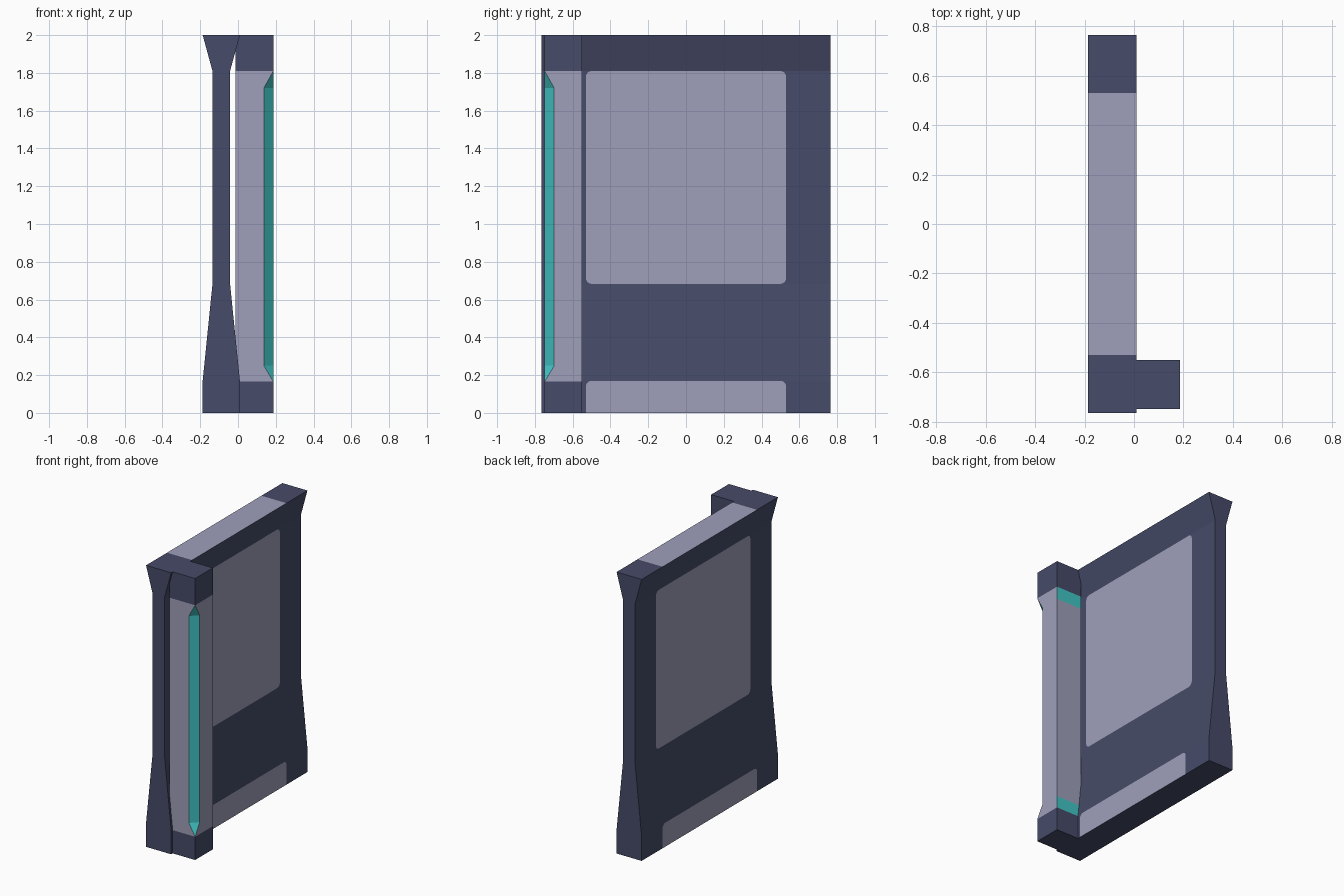
import bpy, bmesh, math
from mathutils import Vector

if "Cube" in bpy.data.objects:
    bpy.data.objects.remove(bpy.data.objects["Cube"])


def material(name, rgb):
    m = bpy.data.materials.new(name)
    m.diffuse_color = (*rgb, 1)
    m.use_nodes = True
    m.node_tree.nodes["Principled BSDF"].inputs["Base Color"].default_value = m.diffuse_color
    return m


MATS = [material("dark_slate", (0.061, 0.070, 0.138)),
        material("pale_lilac", (0.345, 0.347, 0.495)),
        material("teal", (0.054, 0.560, 0.560))]
DARK, LIGHT, TEAL = 0, 1, 2


def add_face(bm, pts, mat, out):
    """Add a flat face whose normal points towards 'out'."""
    f = bm.faces.new([bm.verts.new(p) for p in pts])
    f.normal_update()
    if f.normal.dot(Vector(out)) < 0:
        f.normal_flip()
    f.material_index = mat


def finish(bm, name):
    bmesh.ops.remove_doubles(bm, verts=bm.verts, dist=1e-5)
    me = bpy.data.meshes.new(name)
    bm.to_mesh(me)
    bm.free()
    for m in MATS:
        me.materials.append(m)
    ob = bpy.data.objects.new(name, me)
    bpy.context.collection.objects.link(ob)


# Wall panel: waisted profile (height, half thickness) run along y
CX, Y_END, Y_IN, R = -0.0885, 0.765, 0.53, 0.03
PROFILE = [(0, 0.0985), (0.17, 0.0985), (0.683, 0.0465), (1.81, 0.0465), (2, 0.0985)]


def inset_cell(bm, x, side, z0, z1, round_bottom):
    """Pale patch with rounded corners, dark fillers outside the corners."""
    outline = []
    for sy, sz in ((1, 1), (-1, 1), (-1, -1), (1, -1)):
        corner = (x, sy * Y_IN, z1 if sz > 0 else z0)
        if sz < 0 and not round_bottom:
            outline.append(corner)
            continue
        start = {(1, 1): 0, (-1, 1): 90, (-1, -1): 180, (1, -1): 270}[(sy, sz)]
        arc = []
        for i in range(5):
            a = math.radians(start + 22.5 * i)
            arc.append((x, corner[1] - sy * R + R * math.cos(a),
                        corner[2] - sz * R + R * math.sin(a)))
        outline += arc
        add_face(bm, [corner] + arc, DARK, (side, 0, 0))
    add_face(bm, outline, LIGHT, (side, 0, 0))


bm = bmesh.new()
ys = [-Y_END, -Y_IN, Y_IN, Y_END]
for side in (-1, 1):
    for band, ((z0, h0), (z1, h1)) in enumerate(zip(PROFILE, PROFILE[1:])):
        xa, xb = CX + side * h0, CX + side * h1
        for col in range(3):
            if col == 1 and band in (0, 2):
                inset_cell(bm, xa, side, z0, z1, band == 2)
            else:
                a, b = ys[col], ys[col + 1]
                add_face(bm, [(xa, a, z0), (xa, b, z0), (xb, b, z1), (xb, a, z1)],
                         DARK, (side, 0, 0))
    # end caps
    add_face(bm, [(CX - h, side * Y_END, z) for z, h in PROFILE] +
             [(CX + h, side * Y_END, z) for z, h in reversed(PROFILE)],
             DARK, (0, side, 0))
# top and underside
for z, up, mid in ((2, 1, LIGHT), (0, -1, DARK)):
    h = PROFILE[0][1]
    for col in range(3):
        a, b = ys[col], ys[col + 1]
        add_face(bm, [(CX - h, a, z), (CX + h, a, z), (CX + h, b, z), (CX - h, b, z)],
                 mid if col == 1 else DARK, (0, 0, up))
finish(bm, "wall_panel")

# Corner post: square column with a teal stopped chamfer on its outer edge
X0, X1, Y0, Y1, C = -0.013, 0.187, -0.748, -0.55, 0.05
LEVELS = [(0, 0), (0.165, 0), (0.25, C), (1.72, C), (1.81, 0), (2, 0)]
OUT = [(0, -1, 0), (1, -1, 0), (1, 0, 0), (0, 1, 0), (-1, 0, 0)]


def ring(z, c):
    return [(X0, Y0, z), (X1 - c, Y0, z), (X1, Y0 + c, z), (X1, Y1, z), (X0, Y1, z)]


bm = bmesh.new()
for band, (lo, hi) in enumerate(zip(LEVELS, LEVELS[1:])):
    r0, r1 = ring(*lo), ring(*hi)
    for i, out in enumerate(OUT):
        j = (i + 1) % 5
        if i == 1 and lo[1] == hi[1] == 0:
            continue  # no chamfer on the end blocks
        pts = []
        for p in (r0[i], r0[j], r1[j], r1[i]):
            if p not in pts:
                pts.append(p)
        mat = DARK if band in (0, 4) else LIGHT
        if i == 1 or (i == 3 and band in (1, 3)):
            mat = TEAL
        add_face(bm, pts, mat, out)
for z, up in ((0, -1), (2, 1)):
    p = ring(z, 0)
    add_face(bm, [p[0], p[1], p[3], p[4]], DARK, (0, 0, up))
finish(bm, "corner_post")
